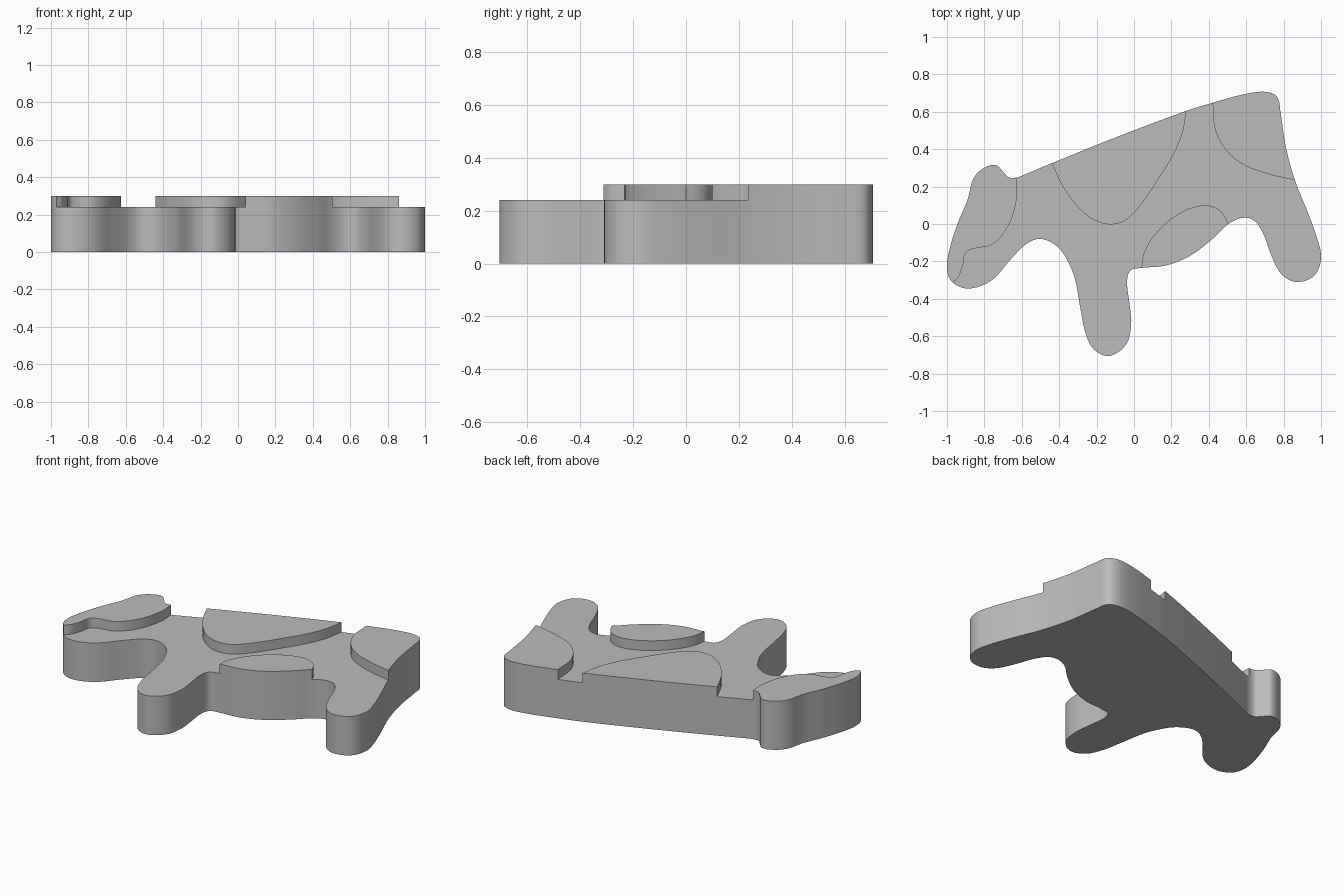
import bpy
import bmesh
from mathutils import Vector
from mathutils.geometry import interpolate_bezier

BODY_TOP = 0.24
PATCH_TOP = 0.30
STEPS = 7  # samples between neighbouring control points

# Remove the default cube
default_cube = bpy.data.objects.get("Cube")
if default_cube:
    bpy.data.objects.remove(default_cube, do_unlink=True)

# Single plain material
grey = bpy.data.materials.new("plain_grey")
grey.use_nodes = True
grey.diffuse_color = (0.5, 0.5, 0.5, 1)
grey.node_tree.nodes["Principled BSDF"].inputs["Base Color"].default_value = grey.diffuse_color


def smooth_path(points, closed=False):
    """Sample a smooth curve that passes through every control point."""
    pts = [Vector(p) for p in points]
    count = len(pts)

    def tangent(i):
        if closed:
            return (pts[(i + 1) % count] - pts[i - 1]).normalized()
        return (pts[min(i + 1, count - 1)] - pts[max(i - 1, 0)]).normalized()

    path = []
    for i in range(count if closed else count - 1):
        j = (i + 1) % count
        a, b = pts[i], pts[j]
        reach = (b - a).length / 3
        curve = interpolate_bezier(a, a + tangent(i) * reach, b - tangent(j) * reach, b, STEPS + 1)
        path += curve[:-1]
    return path if closed else path + [pts[-1]]


def slab(name, loop, bottom, top):
    """Extrude a flat closed loop into a solid with smooth walls and sharp rims."""
    bm = bmesh.new()
    base = bm.faces.new([bm.verts.new((p.x, p.y, bottom)) for p in loop])
    extruded = bmesh.ops.extrude_face_region(bm, geom=[base], use_keep_orig=True)["geom"]
    raised = [g for g in extruded if isinstance(g, bmesh.types.BMVert)]
    bmesh.ops.translate(bm, verts=raised, vec=(0, 0, top - bottom))
    bmesh.ops.recalc_face_normals(bm, faces=bm.faces)
    mesh = bpy.data.meshes.new(name)
    bm.to_mesh(mesh)
    bm.free()
    mesh.materials.append(grey)
    obj = bpy.data.objects.new(name, mesh)
    bpy.context.collection.objects.link(obj)
    bpy.ops.object.select_all(action="DESELECT")
    obj.select_set(True)
    bpy.context.view_layer.objects.active = obj
    bpy.ops.object.shade_smooth_by_angle()
    return obj


# Silhouette, clockwise from the nape, one run of points per body part
nape = [(-0.63, 0.248), (-0.59, 0.262)]
back = [(-0.44, 0.325), (-0.08, 0.47), (0.28, 0.605)]
rump = [(0.42, 0.648), (0.58, 0.692), (0.7, 0.707), (0.765, 0.68),
        (0.783, 0.6), (0.81, 0.42), (0.86, 0.235)]
hind_leg = [(0.93, 0.06), (0.98, -0.08), (1, -0.18), (0.965, -0.275),
            (0.87, -0.31), (0.79, -0.27), (0.735, -0.17), (0.69, -0.05),
            (0.64, 0.02), (0.58, 0.033)]
belly = [(0.505, 0), (0.42, -0.08), (0.3, -0.17), (0.17, -0.222), (0.04, -0.235)]
front_leg = [(-0.02, -0.25), (-0.037, -0.31), (-0.025, -0.42), (-0.015, -0.53),
             (-0.04, -0.64), (-0.13, -0.705), (-0.215, -0.67), (-0.26, -0.58),
             (-0.285, -0.46), (-0.32, -0.28), (-0.38, -0.155), (-0.44, -0.1)]
throat = [(-0.51, -0.08), (-0.58, -0.11), (-0.66, -0.19), (-0.76, -0.3), (-0.88, -0.345)]
head = [(-0.97, -0.313), (-1, -0.24), (-0.985, -0.13), (-0.94, 0.01),
        (-0.89, 0.13), (-0.86, 0.24), (-0.81, 0.295), (-0.74, 0.315),
        (-0.7, 0.28), (-0.67, 0.25)]
outline = nape + back + rump + hind_leg + belly + front_leg + throat + head
body_loop = smooth_path(outline, closed=True)
slab("body", body_loop, 0, BODY_TOP)

# Inner borders of the raised patches, running back from the end of each edge run
saddle_border = [(0.26, 0.49), (0.21, 0.37), (0.13, 0.24), (0.03, 0.095),
                 (-0.05, 0.017), (-0.13, -0.002), (-0.21, 0.02), (-0.29, 0.08), (-0.38, 0.2)]
rump_border = [(0.725, 0.265), (0.59, 0.315), (0.5, 0.385), (0.435, 0.5)]
belly_border = [(0.05, -0.165), (0.09, -0.085), (0.17, 0.005), (0.27, 0.072),
                (0.37, 0.1), (0.44, 0.085), (0.48, 0.05)]
head_border = [(-0.625, 0.16), (-0.65, 0.04), (-0.705, -0.06), (-0.77, -0.115),
               (-0.85, -0.13), (-0.9, -0.155), (-0.915, -0.22), (-0.94, -0.285)]

patches = {
    "saddle_patch": (back, saddle_border),
    "rump_patch": (rump, rump_border),
    "belly_patch": (belly, belly_border),
    "head_patch": (head + nape[:1], head_border),
}
for name, (edge, border) in patches.items():
    # Reuse the body's own samples so the outer walls stay flush
    start = outline.index(edge[0]) * STEPS
    rim = body_loop[start:start + (len(edge) - 1) * STEPS] + [Vector(edge[-1])]
    inner = smooth_path([edge[-1]] + border + [edge[0]])
    slab(name, rim + inner[1:-1], BODY_TOP, PATCH_TOP)
